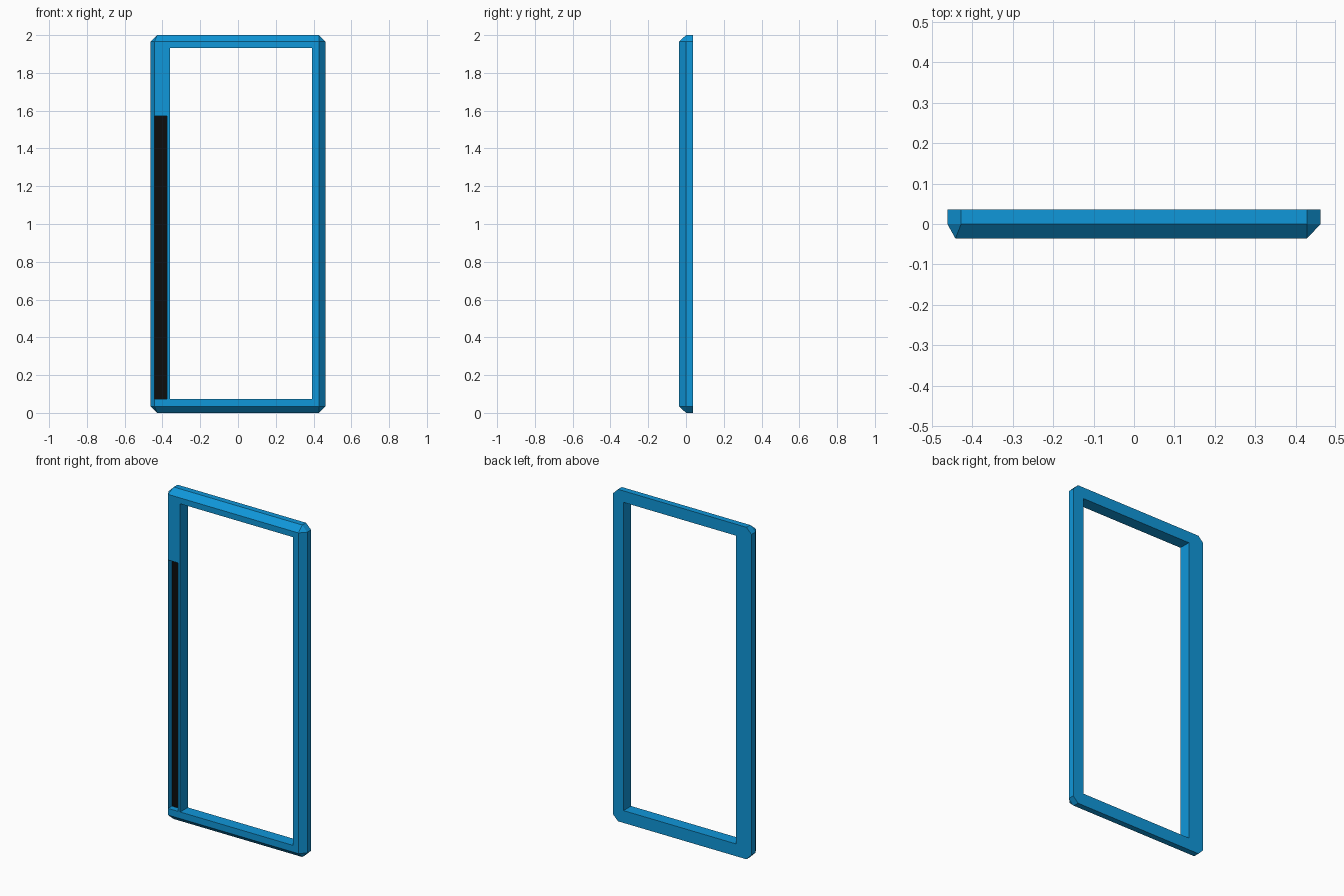
import bpy, bmesh

if "Cube" in bpy.data.objects:
    bpy.data.objects.remove(bpy.data.objects["Cube"])

HX, HY, H = 0.462, 0.036, 2.0      # outer half sizes and height
C = 0.034                          # corner chamfer


def material(name, rgb):
    m = bpy.data.materials.new(name)
    m.diffuse_color = (*rgb, 1)
    m.use_nodes = True
    m.node_tree.nodes["Principled BSDF"].inputs["Base Color"].default_value = m.diffuse_color
    return m


BLUE = material("bright blue", (0.005, 0.31, 0.70))
BLACK = material("black", (0.004, 0.004, 0.004))


def make_object(name, bm, mat):
    bmesh.ops.recalc_face_normals(bm, faces=bm.faces[:])
    me = bpy.data.meshes.new(name)
    bm.to_mesh(me)
    bm.free()
    me.materials.append(mat)
    ob = bpy.data.objects.new(name, me)
    bpy.context.collection.objects.link(ob)
    return ob


def box(name, x, y, z, mat):
    bm = bmesh.new()
    bmesh.ops.create_cube(bm, size=1)
    for v in bm.verts:
        v.co = [a + (b - a) * (c + 0.5) for (a, b), c in zip((x, y, z), v.co)]
    return make_object(name, bm, mat)


def cut(target, cutter):
    mod = target.modifiers.new("cut", 'BOOLEAN')
    mod.operation = 'DIFFERENCE'
    mod.solver = 'EXACT'
    mod.object = cutter
    bpy.context.view_layer.objects.active = target
    bpy.ops.object.modifier_apply(modifier=mod.name)
    bpy.data.objects.remove(cutter)


# Outer body: clipped-corner slab narrowing to a rectangle at the front
bm = bmesh.new()
for y in (0.0, HY):
    for s in (-1, 1):
        for z, inset in ((0, 0), (H, H)):
            zi = C if z == 0 else H - C
            bm.verts.new((s * (HX - C), y, z))
            bm.verts.new((s * HX, y, zi))
for x in (-0.442, HX - C):
    for z in (C, H - C):
        bm.verts.new((x, -HY, z))
bmesh.ops.convex_hull(bm, input=bm.verts[:])
bmesh.ops.dissolve_limit(bm, angle_limit=0.01, verts=bm.verts[:], edges=bm.edges[:])
frame = make_object("door_frame", bm, BLUE)

# Through opening and the recess in the left post
cut(frame, box("opening_cutter", (-0.36, 0.391), (-0.2, 0.2), (0.074, 1.931), BLUE))
cut(frame, box("recess_cutter", (-0.441, -0.376), (-0.2, 0.002), (0.074, 1.571), BLUE))

# Dark strip lying on the recess floor
box("recess_strip", (-0.441, -0.376), (0.0, 0.004), (0.074, 1.571), BLACK)
